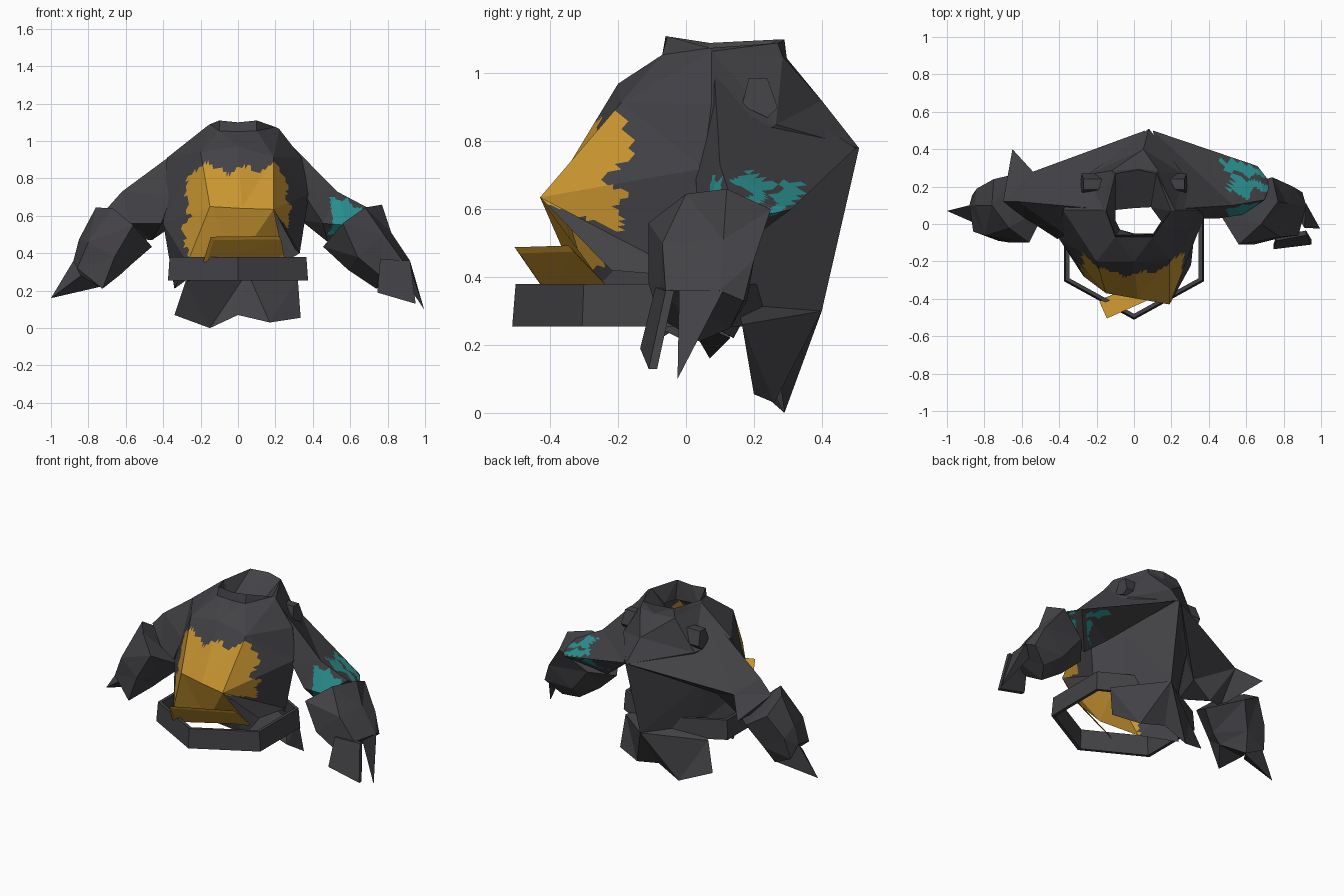
import bpy, bmesh, math
from mathutils import Vector


def material(name, rgb):
    m = bpy.data.materials.new(name)
    m.diffuse_color = (*rgb, 1)
    return m


DARK = material("charcoal", (0.055, 0.053, 0.06))
GOLD = material("gold", (0.58, 0.30, 0.03))
TEAL = material("teal", (0.025, 0.30, 0.30))


def build(name, verts, faces, mats, paint=None, cuts=0):
    """Flat mesh; paint(center) picks faces for the second material."""
    bm = bmesh.new()
    vs = [bm.verts.new(v) for v in verts]
    for f in faces:
        bm.faces.new([vs[i] for i in f])
    bmesh.ops.recalc_face_normals(bm, faces=bm.faces)
    bmesh.ops.triangulate(bm, faces=bm.faces)
    if cuts:
        bmesh.ops.subdivide_edges(bm, edges=bm.edges[:], cuts=cuts, use_grid_fill=True)
    if paint:
        for f in bm.faces:
            f.material_index = int(paint(f.calc_center_median()))
    me = bpy.data.meshes.new(name)
    bm.to_mesh(me)
    bm.free()
    for m in mats:
        me.materials.append(m)
    ob = bpy.data.objects.new(name, me)
    bpy.context.collection.objects.link(ob)
    return ob


def loft(name, rings, mats=(DARK,), paint=None, cuts=0, caps=True, skip=()):
    """Bridge closed rings of equal size."""
    n = len(rings[0])
    verts = [v for r in rings for v in r]
    faces = []
    for k in range(len(rings) - 1):
        for i in range(n):
            if (k, i) in skip:
                continue
            j = (i + 1) % n
            faces.append((k * n + i, k * n + j, (k + 1) * n + j, (k + 1) * n + i))
    if caps:
        faces.append(tuple(range(n)))
        faces.append(tuple(range(len(verts) - n, len(verts))))
    return build(name, verts, faces, mats, paint, cuts)


def slab(name, quad, offset, mat):
    """Quad plate thickened by an offset vector."""
    return loft(name, [quad, [Vector(p) + Vector(offset) for p in quad]], (mat,))


def claw(name, base, tip):
    build(name, base + [tip], [(0, 1, 2), (0, 1, 3), (1, 2, 3), (2, 0, 3)], (DARK,))


# torso shell, rings run front, front right, right ... front left
collar = [(0, -.05, .99), (.11, -.05, .98), (.145, .015, .97), (.09, .09, .98),
          (0, .085, .98), (-.1, .075, .98), (-.1, .02, .97), (-.075, -.03, .98)]
rim = [(0, -.06, 1.10), (.1, -.055, 1.11), (.2, .07, 1.075), (.12, .27, 1.09),
       (.02, .29, 1.1), (-.1, .27, 1.1), (-.15, .07, 1.09), (-.1, -.06, 1.11)]
neck_base = [(0, -.07, 1.05), (.1, -.07, 1.055), (.22, .075, 1.065), (.13, .285, 1.05),
             (.02, .297, 1.045), (-.12, .285, 1.05), (-.165, .075, 1.08), (-.1, -.07, 1.055)]
chest = [(0, -.2, .97), (.19, -.19, .915), (.34, .075, .91), (.265, .265, .85),
         (.05, .40, .92), (-.245, .265, .85), (-.38, .075, .91), (-.2, -.2, .94)]
belly = [(.02, -.40, .64), (.19, -.43, .635), (.38, .05, .72), (.24, .19, .65),
         (.08, .51, .78), (-.24, .17, .62), (-.4, -.08, .56), (-.15, -.37, .65)]
hem = [(0, -.31, .36), (.25, -.23, .36), (.33, .02, .40), (.19, .15, .32),
       (.05, .40, .3), (-.19, .15, .32), (-.34, .0, .21), (-.27, -.28, .35)]


def gold_zone(c):
    wob = .02 * math.sin(37 * c.x + 23 * c.z) + .012 * math.sin(71 * c.z - 50 * c.x)
    back = -.23 if .66 < c.z < .74 and c.x > 0 else -.18
    return c.y < back + wob and .34 < c.z < .855 + wob and -.28 < c.x + wob < .31


def side_gold(c):
    return gold_zone(c) and c.z > .625 - .385 * (c.y + .43)


loft("torso", [collar, rim, neck_base, chest, belly, hem], (DARK, GOLD), gold_zone, 11,
     False, {(4, 1)})
build("right_side_panel", [belly[1], belly[2], hem[2], (.305, -.22, .42)],
      [(0, 1, 2), (0, 2, 3)], (DARK, GOLD), side_gold, 19)

# ragged tail flap hanging from the back
build("back_flap",
      [(.32, .165, .26), hem[4], hem[5], (.335, .2, .055), (.17, .26, .03), (0, .28, .07),
       (-.15, .29, 0), (-.34, .21, .07), hem[3], (-.28, .17, .25)],
      [(0, 3, 4), (0, 4, 1), (1, 4, 5), (1, 5, 6), (1, 6, 9), (9, 6, 7), (8, 0, 1), (2, 1, 9)],
      (DARK,))

# knobs on the shoulder blades
for s, side in ((1, "right"), (-1, "left")):
    outer = [(s * .27, .185, .985), (s * .27, .24, .985), (s * .28, .27, .90),
             (s * .285, .24, .87), (s * .28, .165, .905)]
    inner = [(s * .16, y, z) for _, y, z in outer]
    loft(side + "_knob", [inner, outer])

# hexagonal belt band
hexes = []
for r, z in ((.412, .255), (.402, .38), (.380, .38), (.390, .255), (.412, .255)):
    hexes.append([(1.05 * r * math.sin(k * math.pi / 3), -.1 - r * math.cos(k * math.pi / 3), z)
                  for k in range(6)])
loft("belt", hexes, caps=False)

# tilted gold buckle plate
slab("buckle", [(-.13, -.49, .47), (.23, -.33, .475), (.25, -.23, .37), (-.17, -.40, .34)],
     (-.015, -.015, .018), GOLD)


def teal_zone(c):
    wob = .02 * math.sin(40 * c.y + 25 * c.x) + .012 * math.sin(65 * c.x)
    gap = .12 < c.y + wob < .165 or .235 < c.y + wob < .275
    under = c.y > .12 and c.z < .475 + .74 * (c.y - .12)
    return c.x > .475 + wob and .5 < c.z < .695 + wob * .5 and not gap and not under


# upper arms
loft("right_upper_arm",
     [[(.21, .08, 1.055), (.1, .50, .78), (.33, .15, .58), (.35, .03, .72)],
      [(.53, .10, .73), (.66, .31, .60), (.48, .12, .46), (.455, .03, .56)],
      [(.70, .13, .64), (.73, .22, .58), (.56, .12, .48), (.58, .05, .55)]],
     (DARK, TEAL), teal_zone, 11)
loft("left_upper_arm",
     [[(-.18, .08, 1.055), (.06, .50, .78), (-.33, .15, .56), (-.36, -.06, .70)],
      [(-.62, .12, .73), (-.54, .28, .66), (-.46, .14, .47), (-.41, -.08, .56)],
      [(-.70, .12, .64), (-.65, .40, .56), (-.56, .12, .48), (-.58, .03, .56)]])

# forearms
loft("right_forearm",
     [[(.77, .12, .66), (.74, .25, .60), (.57, .2, .48), (.455, .06, .435),
       (.56, -.11, .56), (.68, .0, .645)],
      [(.82, .11, .51), (.85, .2, .45), (.69, .18, .33), (.59, .04, .31),
       (.64, -.11, .38), (.78, -.07, .5)],
      [(.92, .1, .36), (.90, .17, .33), (.80, .13, .25), (.74, .04, .21),
       (.76, -.08, .28), (.88, -.06, .36)]])
loft("left_forearm",
     [[(-.76, .1, .645), (-.75, .24, .56), (-.62, .27, .48), (-.46, .1, .435),
       (-.56, -.10, .55), (-.67, -.02, .64)],
      [(-.85, .1, .475), (-.84, .19, .42), (-.70, .2, .33), (-.57, .04, .34),
       (-.66, -.10, .38), (-.80, -.06, .46)],
      [(-.88, .1, .36), (-.865, .155, .28), (-.74, .14, .22), (-.63, .03, .285),
       (-.725, -.09, .21), (-.86, -.04, .32)]])

# hand plate and claws
slab("right_hand", [(.76, -.09, .37), (.745, -.135, .19), (.95, -.11, .13), (.92, -.06, .36)],
     (0, .025, 0), DARK)
claw("right_claw", [(.92, .11, .36), (.86, .07, .30), (.91, -.02, .36)], (.995, -.025, .1))
claw("left_claw", [(-.88, .1, .36), (-.74, .13, .22), (-.84, .0, .28)], (-1, .07, .16))
